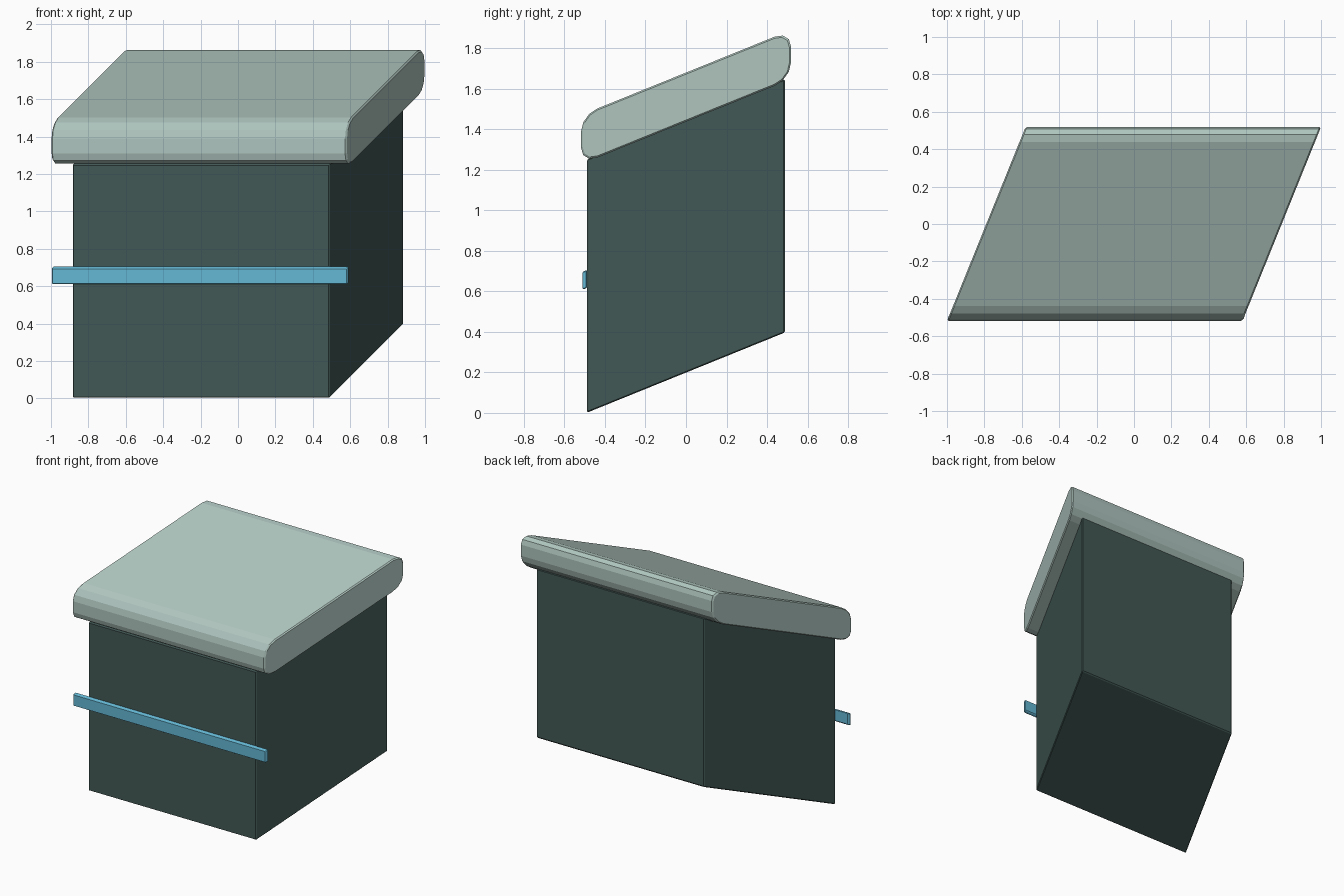
import bpy, bmesh
from mathutils import Matrix

if "Cube" in bpy.data.objects:
    bpy.data.objects.remove(bpy.data.objects["Cube"])

K = 0.405  # the whole model leans: x and z both shift with y
LEAN = Matrix(((1, K, 0, 0), (0, 1, 0, 0), (0, K, 1, 0), (0, 0, 0, 1)))


def material(name, rgb):
    m = bpy.data.materials.new(name)
    m.diffuse_color = (*rgb, 1)
    m.use_nodes = True
    m.node_tree.nodes["Principled BSDF"].inputs["Base Color"].default_value = m.diffuse_color
    return m


def leaning_box(name, hx, y, z, mat, edge, round_r=0):
    """Box of half-width hx, bevelled while square, then sheared."""
    bm = bmesh.new()
    bmesh.ops.create_cube(bm, size=1)
    for v in bm.verts:
        v.co.x *= 2 * hx
        v.co.y = y[0] if v.co.y < 0 else y[1]
        v.co.z = z[0] if v.co.z < 0 else z[1]
    picked = bm.edges[:]
    if round_r:
        long_edges = [e for e in bm.edges if abs(e.verts[0].co.x - e.verts[1].co.x) > hx]
        bmesh.ops.bevel(bm, geom=long_edges, offset=round_r, segments=3,
                        profile=0.5, affect='EDGES')
        # only the end outlines get the fine bevel
        picked = [e for e in bm.edges if abs(e.verts[0].co.x - e.verts[1].co.x) < 1e-5]
    bmesh.ops.bevel(bm, geom=picked, offset=edge, segments=1, profile=0.5, affect='EDGES')
    bm.transform(LEAN)
    bmesh.ops.recalc_face_normals(bm, faces=bm.faces[:])
    me = bpy.data.meshes.new(name)
    bm.to_mesh(me)
    bm.free()
    me.materials.append(mat)
    ob = bpy.data.objects.new(name, me)
    bpy.context.collection.objects.link(ob)
    return ob


dark = material("dark_green", (0.054, 0.098, 0.089))
pale = material("pale_green", (0.43, 0.56, 0.52))
blue = material("blue", (0.13, 0.48, 0.66))

# Main body
leaning_box("body", 0.6875, (-0.488, 0.488), (0.199, 1.45), dark, 0.006)
# Overhanging rounded lid
leaning_box("lid", 0.79, (-0.518, 0.518), (1.438, 1.68), pale, 0.008, 0.08)
# Thin strip across the front
leaning_box("front_strip", 0.791, (-0.51, -0.488), (0.815, 0.904), blue, 0.005)
